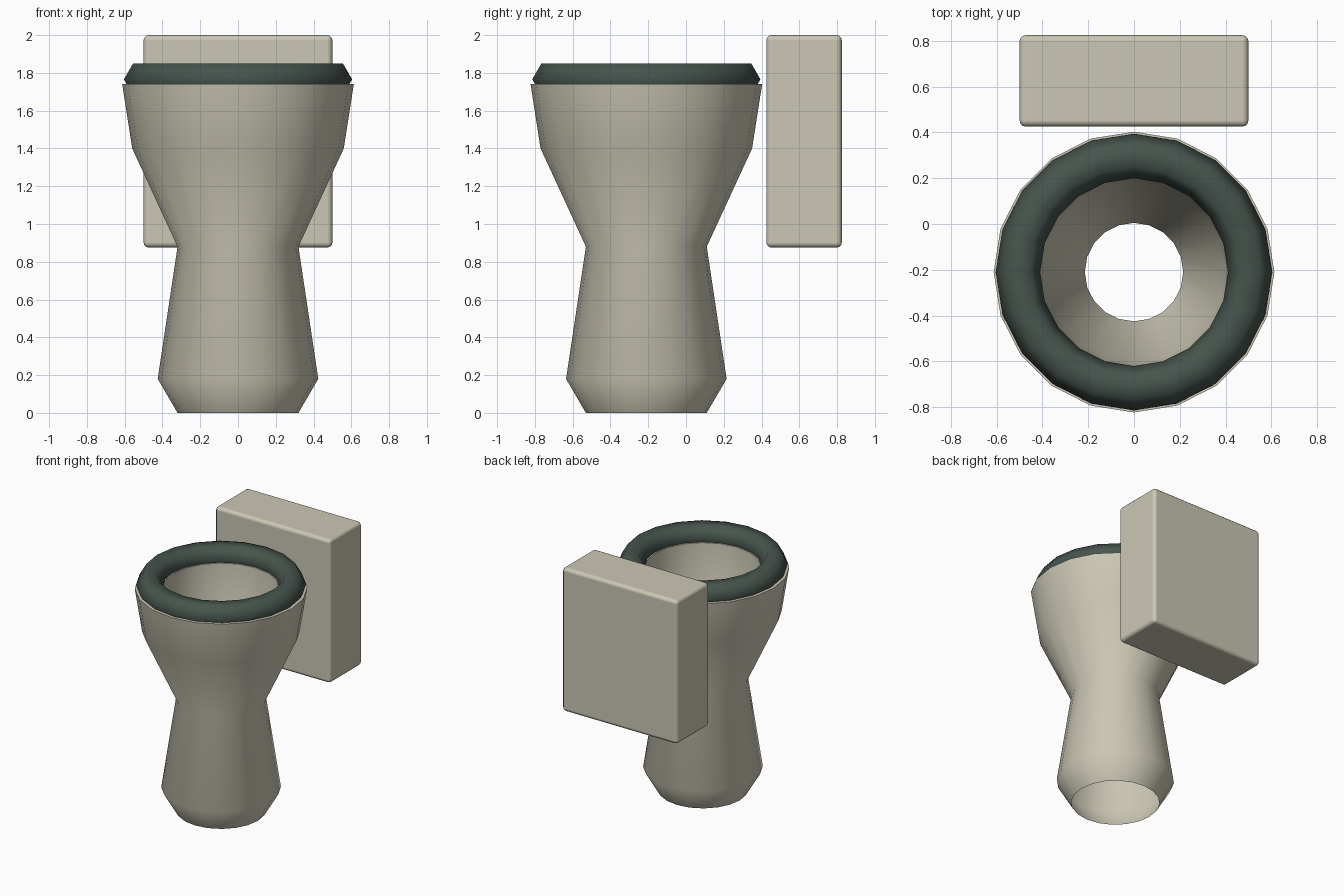
import bpy, bmesh
from math import sin, cos, pi, radians

SIDES = 20
BOWL_Y = -0.21

cube = bpy.data.objects.get("Cube")
if cube:
    bpy.data.objects.remove(cube, do_unlink=True)


def material(name, rgb):
    mat = bpy.data.materials.new(name)
    mat.use_nodes = True
    colour = (*rgb, 1.0)
    mat.diffuse_color = colour
    mat.node_tree.nodes["Principled BSDF"].inputs["Base Color"].default_value = colour
    return mat


def add_object(name, bm, mat, location):
    mesh = bpy.data.meshes.new(name)
    bm.to_mesh(mesh)
    bm.free()
    mesh.materials.append(mat)
    obj = bpy.data.objects.new(name, mesh)
    obj.location = location
    bpy.context.collection.objects.link(obj)
    return obj


def smooth(obj, degrees):
    bpy.ops.object.select_all(action="DESELECT")
    obj.select_set(True)
    bpy.context.view_layer.objects.active = obj
    bpy.ops.object.shade_smooth_by_angle(angle=radians(degrees))


def lathe(name, profile, mat, location, closed=False):
    """Spin a (radius, height) profile around the z axis."""
    bm = bmesh.new()
    angles = [2 * pi * i / SIDES for i in range(SIDES)]
    rings = [[bm.verts.new((r * cos(a), r * sin(a), z)) for a in angles]
             for r, z in profile]
    pairs = list(zip(rings, rings[1:]))
    if closed:
        pairs.append((rings[-1], rings[0]))
    for low, high in pairs:
        for i in range(SIDES):
            j = (i + 1) % SIDES
            bm.faces.new((low[i], low[j], high[j], high[i]))
    return add_object(name, bm, mat, location)


ceramic = material("warm ivory", (0.60, 0.575, 0.46))
dark = material("dark green grey", (0.062, 0.088, 0.074))

# Pedestal and bowl: outer wall, flat rim, then the funnel, open below
outer = [(0.32, 0), (0.425, 0.18), (0.32, 0.88), (0.56, 1.40), (0.613, 1.74)]
inner = [(0.415, 1.74), (0.396, 1.40), (0.215, 0.88)]
bowl = lathe("bowl", outer + inner, ceramic, (0, BOWL_Y, 0))
smooth(bowl, 60)

# Seat ring with a six-sided section
section = [(0.507 + 0.097 * cos(k * pi / 3), 0.097 * sin(k * pi / 3))
           for k in range(6)]
seat = lathe("seat", section, dark, (0, BOWL_Y, 1.766), closed=True)
smooth(seat, 80)

# Water tank with softened edges
bm = bmesh.new()
bmesh.ops.create_cube(bm, size=1)
bmesh.ops.scale(bm, vec=(1.0, 0.40, 1.125), verts=bm.verts)
tank = add_object("tank", bm, ceramic, (0, 0.625, 1.4375))
smooth(tank, 30)
bevel = tank.modifiers.new("soft edges", "BEVEL")
bevel.width = 0.028
bevel.segments = 3
bevel.harden_normals = True
